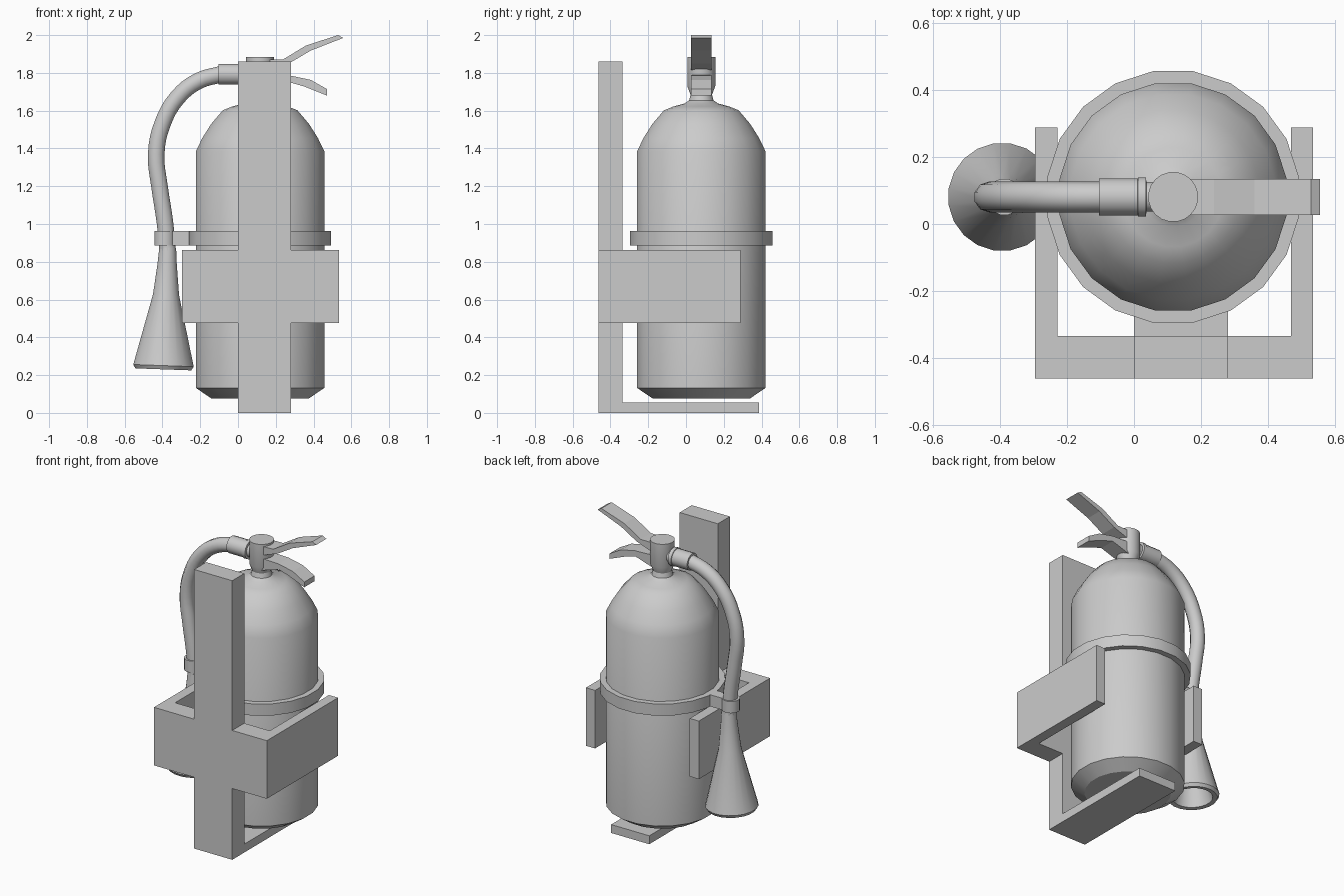
import bpy, bmesh
from math import sin, cos, pi
from mathutils import Vector, Matrix

if "Cube" in bpy.data.objects:
    bpy.data.objects.remove(bpy.data.objects["Cube"])

CX, CY = 0.117, 0.081          # tank axis


def finish(name, bm, smooth=False):
    bmesh.ops.recalc_face_normals(bm, faces=bm.faces)
    me = bpy.data.meshes.new(name)
    bm.to_mesh(me)
    bm.free()
    ob = bpy.data.objects.new(name, me)
    bpy.context.collection.objects.link(ob)
    if smooth:
        bpy.ops.object.select_all(action='DESELECT')
        ob.select_set(True)
        bpy.context.view_layer.objects.active = ob
        bpy.ops.object.shade_smooth_by_angle(angle=pi / 6)
    return ob


def prism(name, pts, axis, a, b):
    """Extrude a 2D profile along an axis from a to b."""
    place = {'x': lambda p, t: (t, p[0], p[1]),
             'y': lambda p, t: (p[0], t, p[1]),
             'z': lambda p, t: (p[0], p[1], t)}[axis]
    bm = bmesh.new()
    face = bm.faces.new([bm.verts.new(place(p, a)) for p in pts])
    ext = bmesh.ops.extrude_face_region(bm, geom=[face])
    move = Vector(place((0, 0), b - a))
    bmesh.ops.translate(bm, vec=move,
                        verts=[g for g in ext['geom'] if isinstance(g, bmesh.types.BMVert)])
    return finish(name, bm)


def lathe(name, profile, n=20, start=(0, 0, 0), direction=(0, 0, 1)):
    """Revolve (radius, height) points about an axis, with capped ends."""
    bm = bmesh.new()
    rings = [[bm.verts.new((r * cos(2 * pi * (i + .5) / n), r * sin(2 * pi * (i + .5) / n), h))
              for i in range(n)] for r, h in profile]
    for lo, hi in zip(rings, rings[1:]):
        for i in range(n):
            j = (i + 1) % n
            bm.faces.new((lo[i], lo[j], hi[j], hi[i]))
    bm.faces.new(rings[0])
    bm.faces.new(rings[-1])
    rot = Vector((0, 0, 1)).rotation_difference(Vector(direction)).to_matrix().to_4x4()
    bm.transform(Matrix.Translation(start) @ rot)
    return finish(name, bm, True)


# wall bracket: back plate with foot, and two L-shaped side arms
prism("back_plate_and_foot", [(-.462, 0), (.387, 0), (.387, .056), (-.335, .056),
                              (-.335, 1.86), (-.462, 1.86)], 'x', 0, .281)
for side, inner, outer, t in (("left", 0, -.296, .067), ("right", .281, .536, -.067)):
    prism(side + "_bracket_arm", [(inner, -.462), (outer, -.462), (outer, .288),
                                  (outer + t, .288), (outer + t, -.335), (inner, -.335)],
          'z', .475, .862)

# tank with dome and neck
lathe("tank", [(.262, .077), (.344, .132), (.344, 1.385), (.31, 1.455), (.262, 1.53),
               (.20, 1.602), (.15, 1.622), (.09, 1.638), (.065, 1.655), (.056, 1.69)],
      20, (CX, CY, 0))
lathe("valve_head", [(.056, 1.68), (.075, 1.73), (.075, 1.885)], 20, (CX, CY, 0))

# strap round the tank, clip holding the hose
lathe("strap", [(.381, .885), (.381, .963)], 20, (CX, CY, 0))
lathe("hose_clip", [(.055, .885), (.055, .963)], 16, (-.388, CY, 0))
prism("clip_bar", [(-.38, .045), (-.24, .045), (-.24, .117), (-.38, .117)], 'z', .885, .963)

# levers
prism("top_lever", [(.13, 1.87), (.24, 1.872), (.36, 1.945), (.53, 2.0), (.557, 1.985),
                    (.385, 1.918), (.27, 1.85), (.13, 1.80)], 'y', .027, .135)
prism("carry_handle", [(.13, 1.79), (.28, 1.785), (.385, 1.763), (.47, 1.715), (.47, 1.68),
                       (.35, 1.728), (.28, 1.748), (.13, 1.70)], 'y', .027, .135)

# hose fitting
lathe("hose_fitting", [(.056, 0), (.056, .115), (.06, .116), (.06, .14), (.045, .141),
                       (.045, .19)], 16, (-.104, CY, 1.793), (1, 0, 0))

# hose
cu = bpy.data.curves.new("hose", 'CURVE')
cu.dimensions = '3D'
cu.bevel_depth = .046
cu.bevel_resolution = 3
cu.resolution_u = 4
path = [(-.08, 1.795), (-.21, 1.757), (-.32, 1.67), (-.40, 1.53), (-.433, 1.37),
        (-.415, 1.195), (-.387, 1.01), (-.372, .85)]
sp = cu.splines.new('BEZIER')
sp.bezier_points.add(len(path) - 1)
for bp, (x, z) in zip(sp.bezier_points, path):
    bp.co = (x, CY, z)
    bp.handle_left_type = bp.handle_right_type = 'AUTO'
sp.use_smooth = True
bpy.context.collection.objects.link(bpy.data.objects.new("hose", cu))

# discharge horn, open and hollow underneath
lathe("horn", [(.045, 0), (.052, .09), (.07, .25), (.162, .625), (.15, .645),
               (.122, .642), (.06, .36)], 20, (-.372, CY, .875), (-.036, 0, -1))
